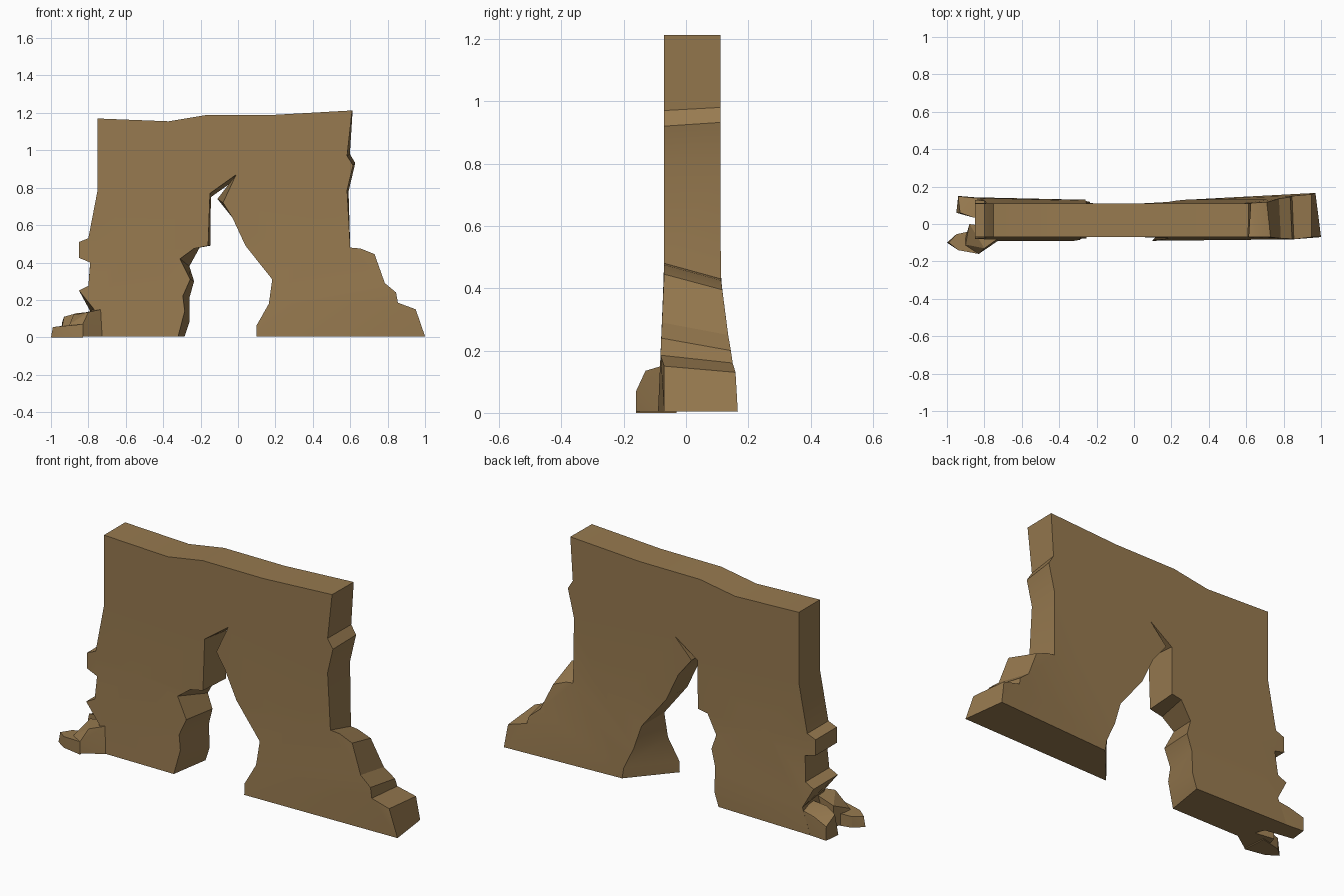
import bpy, bmesh
from mathutils import Vector
from mathutils.geometry import delaunay_2d_cdt

if "Cube" in bpy.data.objects:
    bpy.data.objects.remove(bpy.data.objects["Cube"])

stone = bpy.data.materials.new("brown rock")
stone.diffuse_color = (0.31, 0.194, 0.079, 1)
stone.use_nodes = True
stone.node_tree.nodes["Principled BSDF"].inputs["Base Color"].default_value = stone.diffuse_color


def finish(bm, name):
    bmesh.ops.recalc_face_normals(bm, faces=bm.faces)
    me = bpy.data.meshes.new(name)
    bm.to_mesh(me)
    bm.free()
    me.materials.append(stone)
    ob = bpy.data.objects.new(name, me)
    bpy.context.collection.objects.link(ob)
    bpy.context.view_layer.objects.active = ob
    ob.select_set(True)
    bpy.ops.object.shade_smooth_by_angle(angle=0.44)
    ob.select_set(False)


def hull(name, points):
    bm = bmesh.new()
    for p in points:
        bm.verts.new(p)
    bmesh.ops.convex_hull(bm, input=bm.verts)
    loose = [v for v in bm.verts if not v.link_faces]
    bmesh.ops.delete(bm, geom=loose, context='VERTS')
    finish(bm, name)


# Ragged arch outline seen from the front (x, z)
outline = [
    (-.75, 1.17), (-.37, 1.155), (-.16, 1.19), (.2, 1.19), (.61, 1.213),
    (.583, .97), (.615, .92), (.583, .785), (.60, .48), (.655, .475),
    (.73, .445), (.785, .29), (.845, .24), (.855, .185), (.95, .15), (1, .005),
    (.10, .005), (.10, .065), (.165, .18), (.183, .31), (.04, .49), (-.03, .64),
    (-.08, .72), (-.01, .87), (-.15, .77), (-.16, .49), (-.235, .475),
    (-.31, .42), (-.255, .31), (-.295, .22), (-.285, .14), (-.32, .005),
    (-.74, .005), (-.77, .15), (-.85, .25), (-.80, .275), (-.79, .40),
    (-.85, .425), (-.85, .51), (-.80, .53), (-.75, .79)]

# Points inside the wall that keep its upper part flat
inner = [(-.55, .47), (.25, .47), (.45, .47)]

# Shift (x, z) of the back outline relative to the front one, by point index
shift = {4: (.003, 0), 5: (.015, .01), 6: (.012, .012), 7: (.008, -.005),
         8: (-.005, -.05), 9: (-.02, -.05), 10: (-.02, -.05), 11: (-.01, -.04),
         12: (-.01, -.04), 13: (-.01, -.025), 14: (0, -.02), 15: (-.03, 0),
         16: (.19, 0), 17: (.18, 0), 18: (.06, 0), 22: (-.03, .02),
         23: (0, -.025), 24: (.005, -.02), 25: (.012, 0), 26: (.03, .005),
         27: (.05, -.04), 28: (.02, -.01), 29: (.035, -.01), 30: (.025, -.06),
         31: (.035, 0), 32: (-.10, 0), 33: (-.02, -.01), 36: (0, .01)}


def front_y(x, z):
    f = max(0, 1 - z / .45)
    return -.07 - f * (.02 if x < .9 else 0)


def back_y(x, z):
    f = min(1, 1.25 * max(0, 1 - z / .45))
    spread = .035 if x > 0 else .015
    return .11 + f * (.02 + spread * max(0, abs(x) - .3) / .65)


def cap(bm, outline, depth):
    """Triangulated wall face; returns its outline vertices."""
    pts = [Vector(p) for p in outline + inner]
    n = len(outline)
    edges = [(i, (i + 1) % n) for i in range(n)]
    co, _, tris, src, _, _ = delaunay_2d_cdt(pts, edges, [], 1, 1e-5)
    verts = [bm.verts.new((p.x, depth(p.x, p.y), p.y)) for p in co]
    for t in tris:
        bm.faces.new([verts[i] for i in t])
    where = {s: k for k, ids in enumerate(src) for s in ids}
    return [verts[where[i]] for i in range(n)]


# Main arch wall
bm = bmesh.new()
rear = [(x + shift.get(i, (0, 0))[0], z + shift.get(i, (0, 0))[1])
        for i, (x, z) in enumerate(outline)]
front = cap(bm, outline, front_y)
back = cap(bm, rear, back_y)
for i in range(len(outline)):
    j = (i + 1) % len(outline)
    bm.faces.new((front[j], front[i], back[i], back[j]))
finish(bm, "rock_arch")

# Rubble at the left foot
hull("back_left_rubble", [
    (-.70, .13, .005), (-.70, .02, .005), (-.70, .13, .14), (-.70, .03, .14),
    (-.94, .15, .005), (-.95, .06, .005), (-.94, .148, .08), (-.93, .06, .11),
    (-.86, .035, .13), (-.86, .14, .11)])
hull("front_left_rubble", [
    (-.72, -.085, .005), (-.73, -.08, .15), (-.74, -.02, .15), (-.74, -.02, .005),
    (-.83, -.16, .005), (-.83, -.16, .07), (-.80, -.13, .135),
    (-.88, 0, .12), (-.88, 0, .005), (-.90, -.11, .07), (-.92, -.14, .005)])
hull("front_left_toe", [
    (-1, -.10, 0), (-.99, -.10, .055), (-.95, -.055, .06), (-.95, -.055, 0),
    (-.94, -.14, .06), (-.94, -.14, 0), (-.83, -.16, .07), (-.83, -.16, 0),
    (-.84, -.03, .07), (-.84, -.03, 0)])
